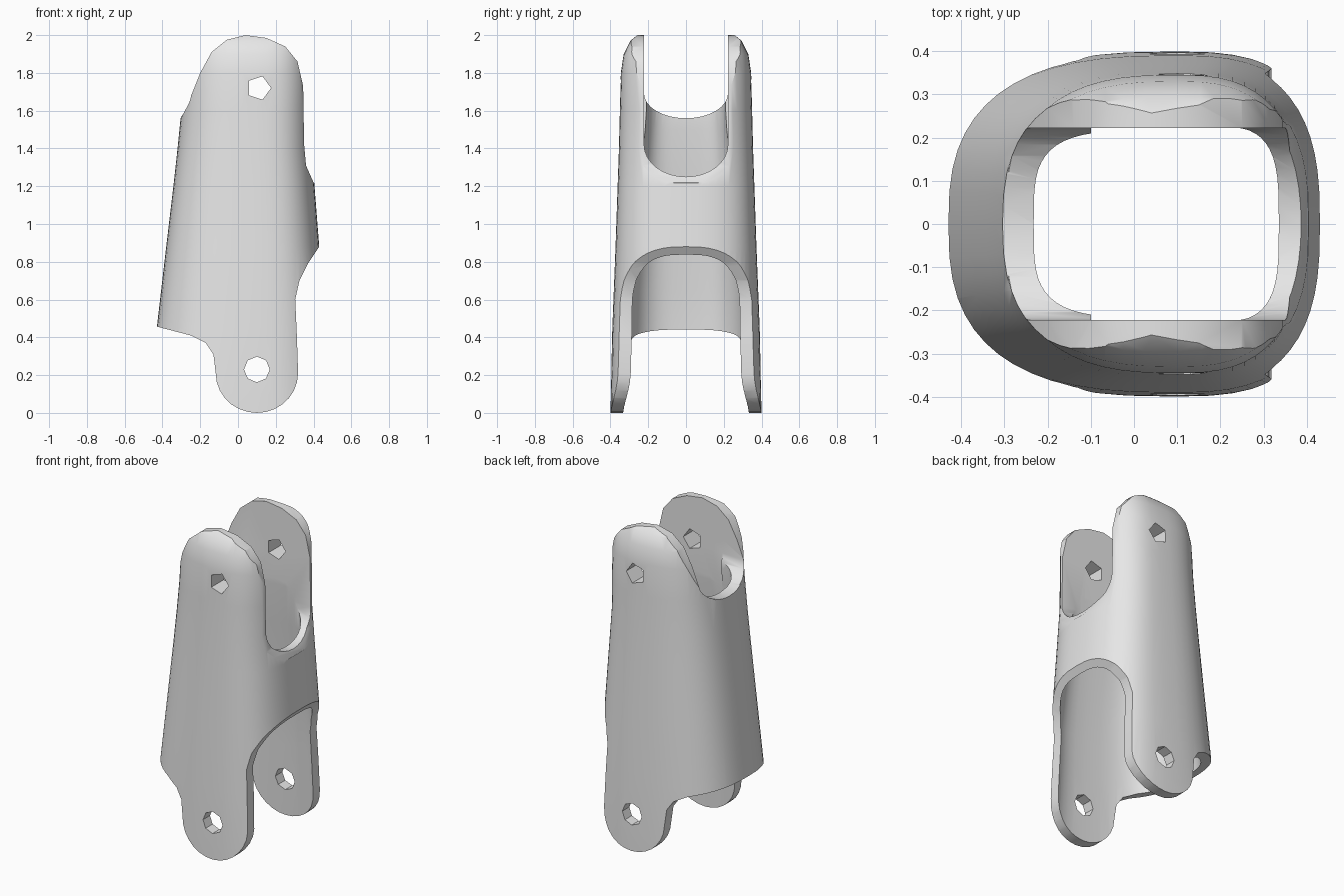
import bpy, bmesh, math

default_cube = bpy.data.objects.get("Cube")
if default_cube:
    bpy.data.objects.remove(default_cube, do_unlink=True)

SEGMENTS = 56
CENTRE_X = 0.1


def make_object(name, bm):
    """Turn a bmesh into a linked object with outward normals."""
    bmesh.ops.recalc_face_normals(bm, faces=bm.faces)
    mesh = bpy.data.meshes.new(name)
    bm.to_mesh(mesh)
    bm.free()
    obj = bpy.data.objects.new(name, mesh)
    bpy.context.collection.objects.link(obj)
    return obj


def signed_power(value, exponent):
    return math.copysign(abs(value) ** exponent, value)


def loft(name, rings):
    """Closed loft of rounded rings: (height, left x, right x, half depth, squareness)."""
    bm = bmesh.new()
    loops = []
    for z, left, right, depth, squareness in rings:
        loop = []
        for i in range(SEGMENTS):
            angle = math.tau * i / SEGMENTS
            u = signed_power(math.cos(angle), 2 / squareness)
            v = signed_power(math.sin(angle), 2 / squareness)
            reach = right - CENTRE_X if u > 0 else CENTRE_X - left
            loop.append(bm.verts.new((CENTRE_X + u * reach, v * depth, z)))
        loops.append(loop)
    for lower, upper in zip(loops, loops[1:]):
        for i in range(SEGMENTS):
            j = (i + 1) % SEGMENTS
            bm.faces.new((lower[i], lower[j], upper[j], upper[i]))
    bm.faces.new(loops[0])
    bm.faces.new(loops[-1])
    return make_object(name, bm)


def prism(name, points, place, start, end):
    """Extrude a flat outline between two positions along one axis."""
    bm = bmesh.new()
    ends = [[bm.verts.new(place(a, b, t)) for a, b in points] for t in (start, end)]
    bm.faces.new(ends[0])
    bm.faces.new(ends[1])
    count = len(points)
    for i in range(count):
        j = (i + 1) % count
        bm.faces.new((ends[0][i], ends[0][j], ends[1][j], ends[1][i]))
    return make_object(name, bm)


def along_y(a, b, t):
    return (a, t, b)


def along_x(a, b, t):
    return (t, a, b)


def arc(cx, cz, rx, rz, start, end, steps):
    angles = [math.radians(start + (end - start) * i / steps) for i in range(steps + 1)]
    return [(cx + rx * math.cos(a), cz + rz * math.sin(a)) for a in angles]


def boolean(target, cutter, operation):
    """Apply a boolean and discard the helper."""
    cutter.hide_render = True
    modifier = target.modifiers.new(operation.title(), "BOOLEAN")
    modifier.operation = operation
    modifier.solver = "EXACT"
    modifier.object = cutter
    graph = bpy.context.evaluated_depsgraph_get()
    result = bpy.data.meshes.new_from_object(target.evaluated_get(graph))
    target.modifiers.clear()
    target.data = result
    bpy.data.objects.remove(cutter, do_unlink=True)


# Tapered outer shell
OVAL = 2.7
sleeve = loft("linkage_sleeve", [
    (-0.1, -0.5, 0.5, 0.4, OVAL), (0.1, -0.475, 0.49, 0.398, OVAL),
    (0.45, -0.43, 0.46, 0.39, OVAL), (0.88, -0.38, 0.43, 0.373, OVAL),
    (1.2, -0.342, 0.405, 0.362, OVAL), (1.4, -0.32, 0.39, 0.355, OVAL),
    (1.6, -0.3, 0.39, 0.35, OVAL), (1.8, -0.29, 0.39, 0.345, OVAL),
    (1.9, -0.28, 0.38, 0.33, OVAL), (1.97, -0.28, 0.37, 0.295, OVAL),
    (2.01, -0.28, 0.37, 0.245, OVAL)])

# Hollow interior, rounder and wider towards the lower lugs
cavity = loft("cavity_cutter", [
    (-0.2, -0.42, 0.45, 0.34, 3), (0.45, -0.37, 0.425, 0.318, 3),
    (0.65, -0.35, 0.42, 0.312, 3), (0.86, -0.32, 0.4, 0.295, 3),
    (1.25, -0.275, 0.335, 0.25, 3.6), (1.5, -0.235, 0.33, 0.224, 4),
    (1.6, -0.23, 0.33, 0.218, 4), (2.1, -0.23, 0.33, 0.21, 4)])
boolean(sleeve, cavity, "DIFFERENCE")

# Side outline: round lower lug, flared waist, round upper lug
outline = [(-0.6, 0.5), (-0.43, 0.457), (-0.25, 0.41), (-0.17, 0.37), (-0.13, 0.31)]
outline += arc(0.1, 0.21, 0.218, 0.21, 180, 360, 14)
outline += [(0.312, 0.4), (0.303, 0.6), (0.325, 0.7), (0.37, 0.79), (0.43, 0.88),
            (0.5, 0.97), (0.5, 1.15), (0.4, 1.22), (0.36, 1.31), (0.35, 1.42),
            (0.345, 1.73), (0.315, 1.86), (0.25, 1.94), (0.15, 1.985), (0.04, 2.0),
            (-0.06, 1.975), (-0.14, 1.91), (-0.2, 1.8), (-0.24, 1.7), (-0.29, 1.58),
            (-0.6, 1.56)]
boolean(sleeve, prism("outline_cutter", outline, along_y, -1, 1), "INTERSECT")

# Fork slots: deep on one side, shallow on the other
for base, rise, start, end in ((1.25, 0.17, -0.1, 1), (1.56, 0.13, -1, 0.08)):
    slot = arc(0, base + rise, 0.222, rise, 180, 360, 16)
    slot += [(0.222, 2.2), (-0.222, 2.2)]
    boolean(sleeve, prism("slot_cutter", slot, along_x, start, end), "DIFFERENCE")

# Pin holes through both pairs of lugs
for x, z, radius, sides in ((0.1, 0.23, 0.068, 8), (0.11, 1.72, 0.065, 5)):
    ring = arc(x, z, radius, radius, 0, 360, sides)[:-1]
    boolean(sleeve, prism("pin_hole_cutter", ring, along_y, -1, 1), "DIFFERENCE")

# Plain grey finish
grey = bpy.data.materials.new("light grey")
grey.use_nodes = True
colour = (0.8, 0.8, 0.8, 1)
grey.diffuse_color = colour
grey.node_tree.nodes["Principled BSDF"].inputs["Base Color"].default_value = colour
sleeve.data.materials.clear()
sleeve.data.materials.append(grey)

bpy.ops.object.select_all(action="DESELECT")
sleeve.select_set(True)
bpy.context.view_layer.objects.active = sleeve
bpy.ops.object.shade_smooth_by_angle(angle=math.radians(35))
